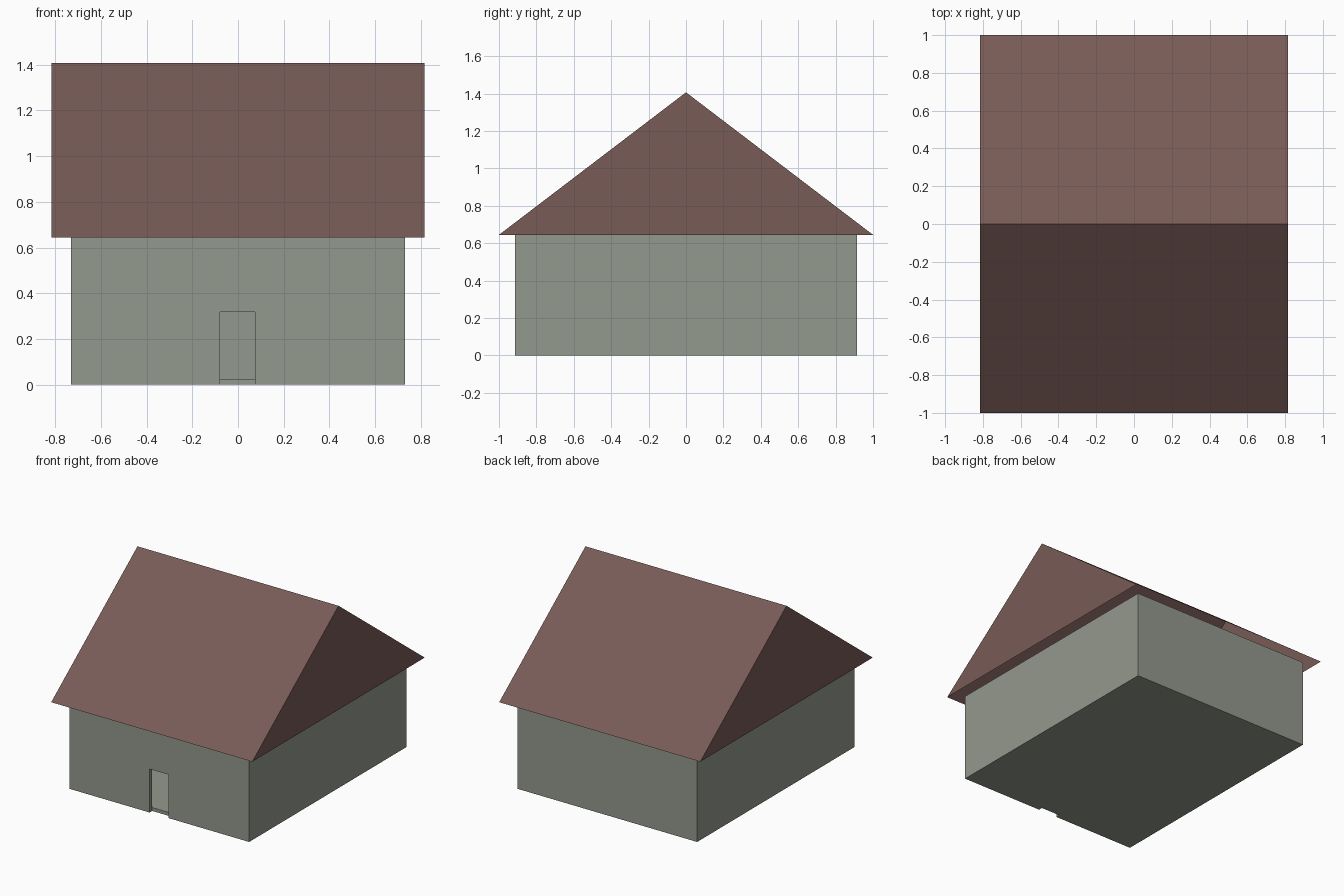
import bpy
import bmesh

if "Cube" in bpy.data.objects:
    bpy.data.objects.remove(bpy.data.objects["Cube"])

WALL_X, WALL_Y, WALL_H = 0.73, 0.913, 0.645
ROOF_X, ROOF_Y, RIDGE = 0.816, 1.0, 1.407
THICK, FLOOR_H = 0.03, 0.025


def material(name, rgb):
    m = bpy.data.materials.new(name)
    m.diffuse_color = (*rgb, 1.0)
    m.use_nodes = True
    m.node_tree.nodes["Principled BSDF"].inputs["Base Color"].default_value = m.diffuse_color
    return m


plaster = material("grey green plaster", (0.296, 0.319, 0.270))
tiles = material("red brown roof", (0.188, 0.105, 0.093))


def box(name, lo, hi, mat=None):
    """Axis-aligned box between two corners."""
    bm = bmesh.new()
    bmesh.ops.create_cube(bm, size=1.0)
    for v in bm.verts:
        for i in range(3):
            v.co[i] = hi[i] if v.co[i] > 0 else lo[i]
    return finish(name, bm, mat)


def finish(name, bm, mat):
    bmesh.ops.recalc_face_normals(bm, faces=bm.faces)
    me = bpy.data.meshes.new(name)
    bm.to_mesh(me)
    bm.free()
    ob = bpy.data.objects.new(name, me)
    bpy.context.collection.objects.link(ob)
    if mat:
        me.materials.append(mat)
    return ob


def cut(target, cutter):
    cutter.hide_render = True
    cutter.hide_set(True)
    cutter.display_type = 'WIRE'
    mod = target.modifiers.new(cutter.name, 'BOOLEAN')
    mod.operation = 'DIFFERENCE'
    mod.solver = 'EXACT'
    mod.object = cutter


# Hollow walls with an open doorway in the front
ix, iy = WALL_X - THICK, WALL_Y - THICK
walls = box("walls", (-WALL_X, -WALL_Y, 0), (WALL_X, WALL_Y, WALL_H), plaster)
cut(walls, box("room_cutter", (-ix, -iy, -0.5), (ix, iy, 1.5)))
cut(walls, box("door_cutter", (-0.078, -1.2, -0.3), (0.075, -0.6, 0.319)))

# Floor slab inside the walls
box("floor", (-ix, -iy, 0), (ix, iy, FLOOR_H), plaster)

# Roof: gabled shell, open underneath
bm = bmesh.new()
ends = [[bm.verts.new((x, y, z)) for y, z in
         ((-ROOF_Y, WALL_H), (0, RIDGE), (ROOF_Y, WALL_H))]
        for x in (-ROOF_X, ROOF_X)]
left, right = ends
bm.faces.new(left[::-1])
bm.faces.new(right[::-1])
for i in (0, 1):
    bm.faces.new((left[i], right[i], right[i + 1], left[i + 1]))
roof = finish("roof", bm, tiles)
